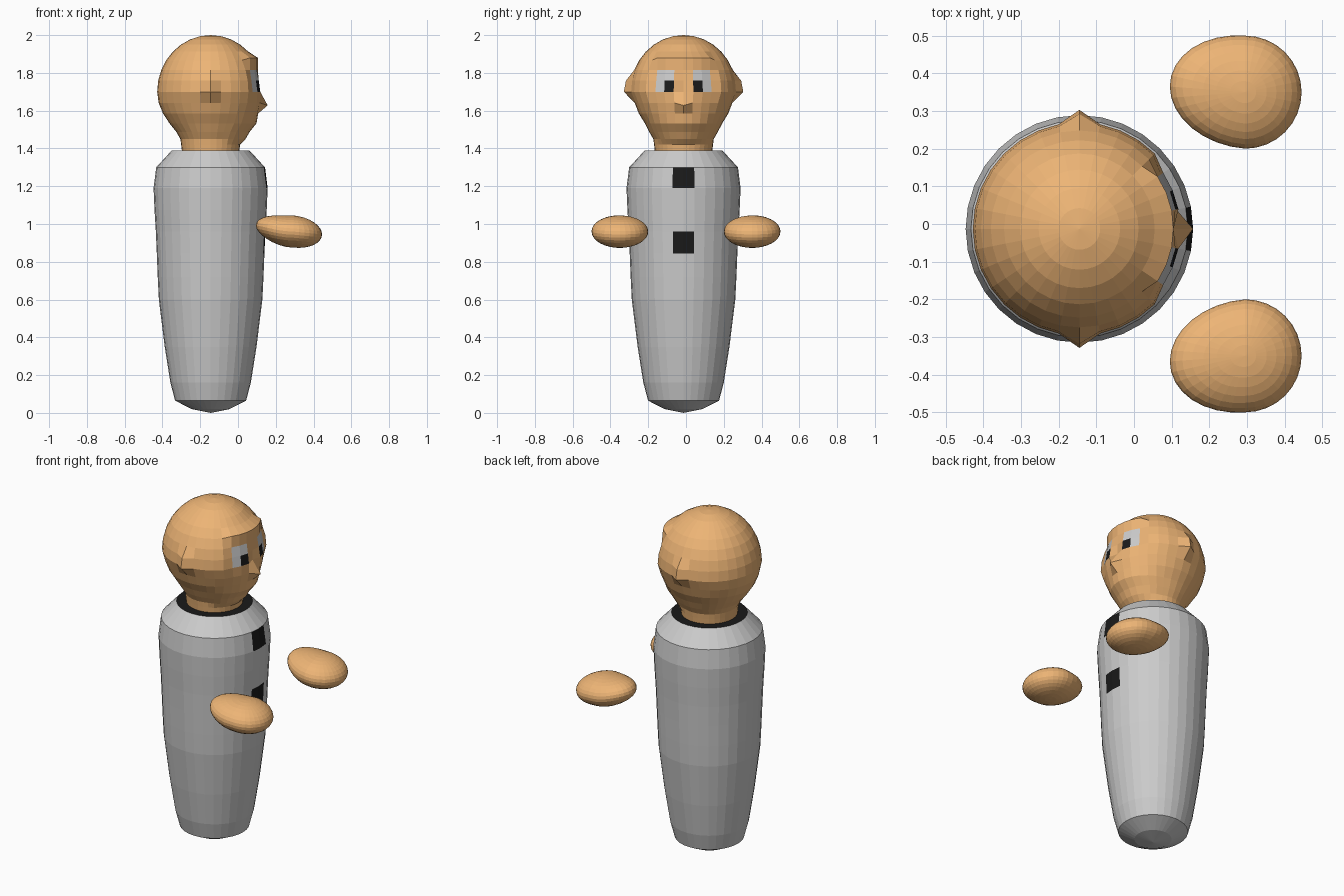
import bpy, bmesh
from math import sin, cos, pi
from mathutils import Vector

if "Cube" in bpy.data.objects:
    bpy.data.objects.remove(bpy.data.objects["Cube"])

N = 32                       # segments round every part
CX, CY = -0.145, -0.013      # axis of body and head


def material(name, rgb):
    m = bpy.data.materials.new(name)
    m.diffuse_color = (*rgb, 1)
    m.use_nodes = True
    m.node_tree.nodes["Principled BSDF"].inputs["Base Color"].default_value = m.diffuse_color
    return m


white = material("white", (0.8, 0.8, 0.82))
black = material("black", (0.01, 0.01, 0.01))
skin = material("skin", (0.85, 0.46, 0.18))


def revolve(name, rings, top, bottom, point, mats, pick=lambda i, j: 0):
    """Skin rings listed from top to bottom; point(ring, i, j) places a vertex."""
    bm = bmesh.new()
    vs = [[bm.verts.new(point(r, i, j)) for j in range(N)] for i, r in enumerate(rings)]
    t, b = bm.verts.new(top), bm.verts.new(bottom)
    for j in range(N):
        k = (j + 1) % N
        bm.faces.new((t, vs[0][j], vs[0][k])).material_index = pick(-1, j)
        bm.faces.new((b, vs[-1][k], vs[-1][j])).material_index = pick(len(rings) - 1, j)
        for i in range(len(rings) - 1):
            f = bm.faces.new((vs[i][j], vs[i + 1][j], vs[i + 1][k], vs[i][k]))
            f.material_index = pick(i, j)
    bmesh.ops.recalc_face_normals(bm, faces=bm.faces)
    me = bpy.data.meshes.new(name)
    bm.to_mesh(me)
    bm.free()
    for m in mats:
        me.materials.append(m)
    ob = bpy.data.objects.new(name, me)
    bpy.context.collection.objects.link(ob)
    return ob


def around(z, r, j, ys=1.0):
    a = 2 * pi * j / N
    return Vector((CX + r * cos(a), CY + r * sin(a) * ys, z))


# Body with black collar and two black buttons
body_rings = [(1.39, 0.13), (1.39, 0.205), (1.30, 0.288), (1.19, 0.302), (1.075, 0.297),
              (0.96, 0.29), (0.845, 0.285), (0.72, 0.28), (0.60, 0.274), (0.35, 0.243),
              (0.16, 0.213), (0.065, 0.188), (0.02, 0.10)]


def body_paint(i, j):
    return 1 if i < 1 or (i in (2, 5) and j in (0, N - 1)) else 0


revolve("body", body_rings, (CX, CY, 1.38), (CX, CY, 0),
        lambda r, i, j: around(r[0], r[1], j), [white, black], body_paint)

# Head: sphere drawn in to a neck, with brow, eye sockets, nose, chin and ears
head_rings = [(1.7 + 0.3 * cos(pi * i / 16), 0.283 * sin(pi * i / 16)) for i in range(1, 9)]
head_rings += [(1.641, 0.275), (1.585, 0.252), (1.533, 0.218), (1.488, 0.182),
               (1.45, 0.16), (1.42, 0.156), (1.37, 0.15)]


def head_point(ring, i, j):
    z, r = ring
    d = min(j, N - j)                       # columns away from the face centre
    if d <= 3:
        if i == 4:                          # brow
            z, r = 1.88, 0.25
        elif i == 5:
            r = 0.25
        elif i == 6:                        # eye sockets and nose bridge
            r = 0.25 if d == 0 else 0.26
        elif i == 7:
            r = 0.25 if d == 0 else 0.268
        elif i == 8:                        # nose tip
            z, r = (1.628, 0.302) if d == 0 else (z, 0.265)
    if d <= 5 and 10 <= i <= 12:            # chin
        r += 0.025 * cos(d * pi / 12)
    if d == N // 4 and i in (6, 7):         # ears
        r = 0.305 if i == 6 else 0.316
    return around(z, r, j, 0.94 if i in (8, 9, 10) else 1)


def head_paint(i, j):
    c = j if j < N // 2 else N - 1 - j      # mirrored face column
    if i in (5, 6) and c in (1, 2):
        return 2 if (i, c) == (6, 1) else 1
    return 0


revolve("head", head_rings, (CX, CY, 2.0), (CX, CY, 1.37), head_point,
        [skin, white, black], head_paint)

# Floating mitten hands: flattened spheres stretched and lifted towards the wrist
hand_rings = [(cos(pi * i / 16), sin(pi * i / 16)) for i in range(1, 16)]


def hand_point(ring, side, j):
    w, r = ring
    u, v = r * cos(2 * pi * j / N), r * sin(2 * pi * j / N)
    t = max(0, -u)
    x = 0.295 + (0.15 * u if u > 0 else 0.2 * u)
    y = side * (0.35 + 0.015 * t) + 0.15 * v
    z = 0.96 + 0.085 * w + 0.05 * t * t - 0.018 * t ** 4 - 0.015 * max(0, u)
    return (x, y, z)


for label, side in (("left", 1), ("right", -1)):
    revolve(label + "_hand", hand_rings, (0.295, side * 0.35, 1.045), (0.295, side * 0.35, 0.875),
            lambda r, i, j: hand_point(r, side, j), [skin])
